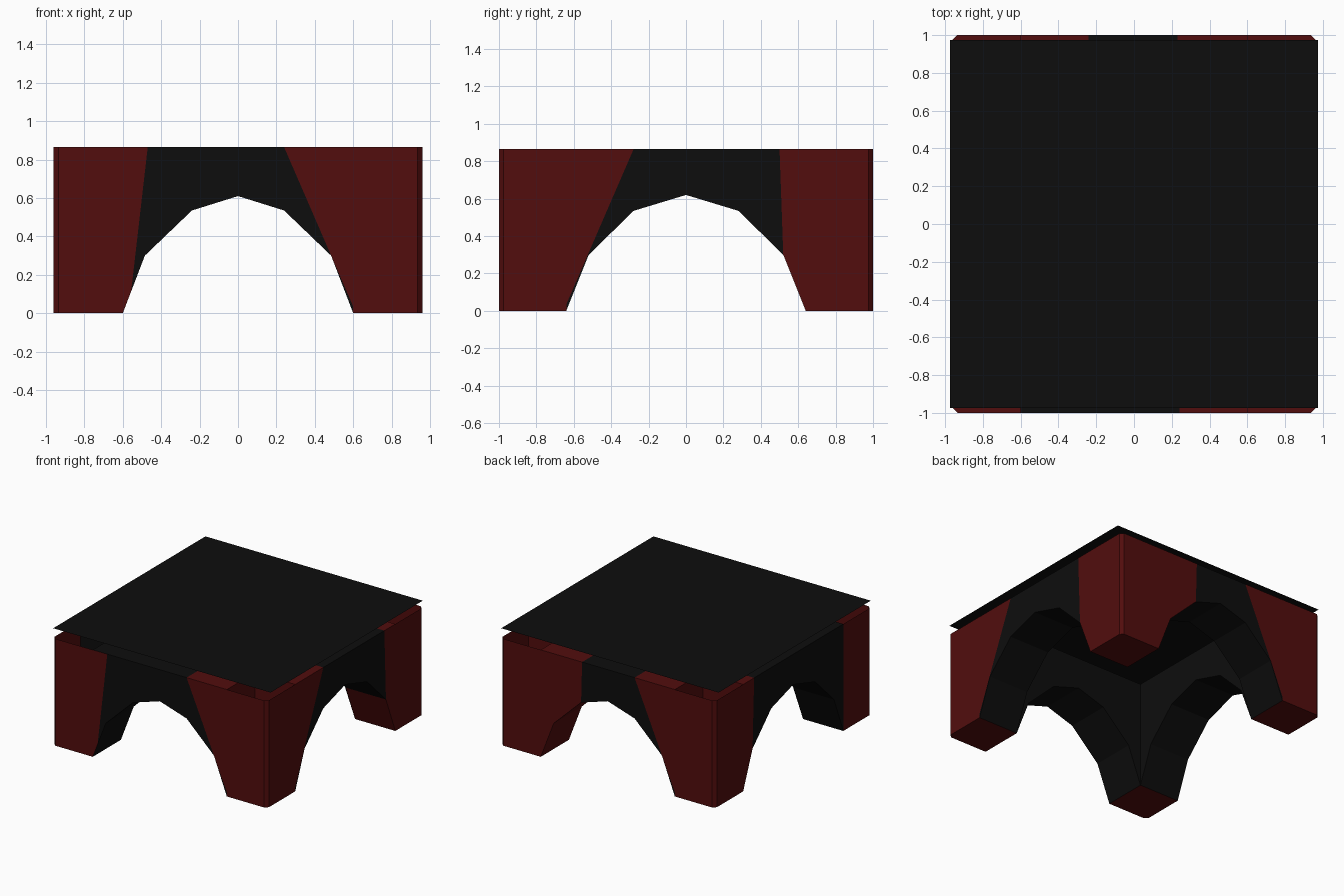
import bpy, bmesh
from mathutils import Vector

cube = bpy.data.objects.get("Cube")
if cube:
    bpy.data.objects.remove(cube)

WALL_TOP, PLATE_Z = 0.865, 0.93
IN_X, OUT_X, IN_Y, OUT_Y = 0.60, 0.96, 0.64, 1.0


def make_material(name, color):
    mat = bpy.data.materials.new(name)
    mat.use_nodes = True
    mat.diffuse_color = color
    mat.node_tree.nodes["Principled BSDF"].inputs["Base Color"].default_value = color
    return mat


BLACK = make_material("black", (0.004, 0.004, 0.004, 1))
RED = make_material("dark red", (0.085, 0.004, 0.004, 1))


def finish(name, bm, materials):
    mesh = bpy.data.meshes.new(name)
    bm.to_mesh(mesh)
    bm.free()
    for mat in materials:
        mesh.materials.append(mat)
    obj = bpy.data.objects.new(name, mesh)
    bpy.context.collection.objects.link(obj)
    return obj


def arched_wall(name, along_x, sign, half_arch, inner, outer, borders):
    """Wall with a faceted arch; the red ends start at two slanted border lines."""
    def place(u, v, z):
        return Vector((u, sign * v, z) if along_x else (sign * v, u, z))

    arch = [(-u, z) for u, z in half_arch] + [(u, z) for u, z in half_arch[-2::-1]]
    bm = bmesh.new()
    rings = [[bm.verts.new(place(u, v, h)) for v, h in
              ((inner, z), (outer, z), (outer, WALL_TOP), (inner, WALL_TOP))]
             for u, z in arch]
    for a, b in zip(rings, rings[1:]):
        for i in range(4):
            j = (i + 1) % 4
            bm.faces.new((a[i], a[j], b[j], b[i]))
    bm.faces.new(rings[0])
    bm.faces.new(rings[-1])

    # Cut along the colour borders, given as (position at top, position at z = 0.3)
    for top, low in borders:
        p, q = place(top, 0, WALL_TOP), place(low, 0, 0.3)
        normal = (p - q).cross(place(0, 1, 0))
        bmesh.ops.bisect_plane(bm, geom=bm.verts[:] + bm.edges[:] + bm.faces[:],
                               plane_co=p, plane_no=normal)
    bmesh.ops.recalc_face_normals(bm, faces=bm.faces)

    (lt, ll), (rt, rl) = borders
    for f in bm.faces:
        c = f.calc_center_median()
        u, v = (c.x, sign * c.y) if along_x else (c.y, sign * c.x)
        t = (WALL_TOP - c.z) / (WALL_TOP - 0.3)
        red = u < lt + (ll - lt) * t or u > rt + (rl - rt) * t
        is_inner = v < inner + 0.01
        dark_corner = v < outer - 0.01 and c.x < 0 and c.y < -0.1
        f.material_index = int(red and not is_inner and not dark_corner)
    return finish(name, bm, (BLACK, RED))


# Four arched walls
arch_x = [(0.60, 0), (0.485, 0.30), (0.24, 0.535), (0, 0.61)]
arch_y = [(0.64, 0), (0.52, 0.30), (0.28, 0.535), (0, 0.62)]
arched_wall("front_wall", True, -1, arch_x, IN_Y, OUT_Y, ((-0.47, -0.535), (0.24, 0.485)))
arched_wall("back_wall", True, 1, arch_x, IN_Y, OUT_Y, ((-0.24, -0.485), (0.23, 0.245)))
arched_wall("left_wall", False, 1, arch_y, IN_X, OUT_X, ((-0.28, -0.525), (0.50, 0.52)))
arched_wall("right_wall", False, -1, arch_y, IN_X, OUT_X, ((-0.65, -0.65), (0.50, 0.52)))

# Corner legs: chamfered outer shell with a foot, open at the top
outline = [(IN_X, OUT_Y), (0.935, OUT_Y), (OUT_X, 0.975), (OUT_X, IN_Y)]
for sx, side in ((1, "left"), (-1, "right")):
    for sy, end in ((-1, "front"), (1, "back")):
        bm = bmesh.new()
        low = [bm.verts.new((sx * x, sy * y, 0)) for x, y in outline]
        high = [bm.verts.new((sx * x, sy * y, WALL_TOP)) for x, y in outline]
        for i in range(3):
            bm.faces.new((low[i], low[i + 1], high[i + 1], high[i]))
        bm.faces.new(low + [bm.verts.new((sx * IN_X, sy * IN_Y, 0))])
        bmesh.ops.recalc_face_normals(bm, faces=bm.faces)
        # Make the open shell face outward
        foot = next(f for f in bm.faces if len(f.verts) == 5)
        if foot.normal.z > 0:
            bmesh.ops.reverse_faces(bm, faces=bm.faces)
        finish(f"{end}_{side}_leg", bm, (RED,))

# Thin top plate floating just above the walls
bm = bmesh.new()
bmesh.ops.create_grid(bm, x_segments=1, y_segments=1, size=0.973)
bmesh.ops.translate(bm, verts=bm.verts, vec=(0, 0, PLATE_Z))
finish("top_plate", bm, (BLACK,))
